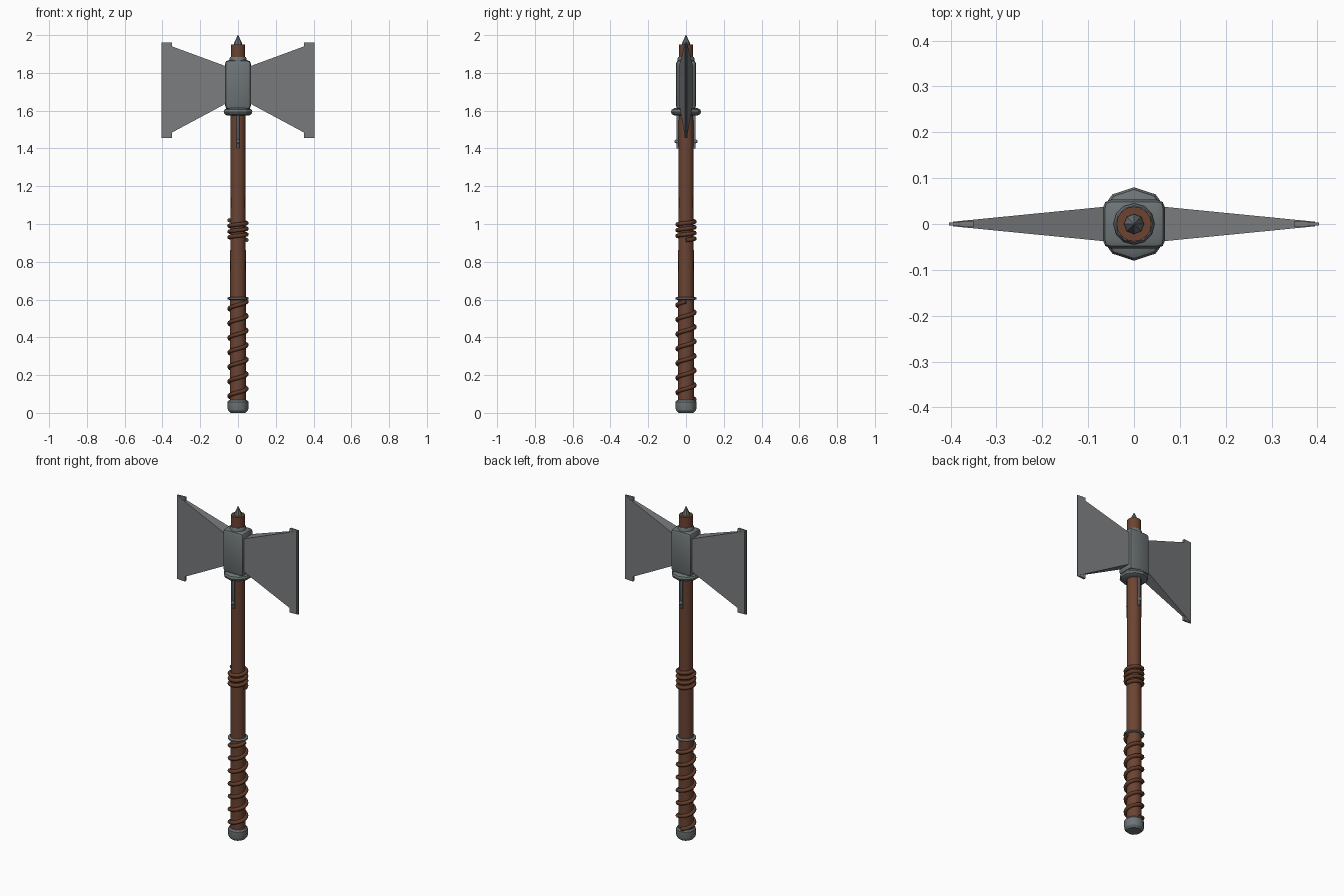
import bpy, bmesh, math
from mathutils import Vector

cube = bpy.data.objects.get("Cube")
if cube:
    bpy.data.objects.remove(cube, do_unlink=True)


def material(name, rgb):
    m = bpy.data.materials.new(name)
    m.use_nodes = True
    m.diffuse_color = (*rgb, 1)
    m.node_tree.nodes["Principled BSDF"].inputs["Base Color"].default_value = (*rgb, 1)
    return m


WOOD = material("brown wood", (0.15, 0.057, 0.031))
LEATHER = material("dark leather", (0.12, 0.044, 0.022))
STEEL = material("blade steel", (0.195, 0.2, 0.205))
IRON = material("iron fittings", (0.155, 0.175, 0.182))


def finish(obj, mat, angle=30):
    obj.data.materials.clear()
    obj.data.materials.append(mat)
    bpy.ops.object.select_all(action="DESELECT")
    obj.select_set(True)
    bpy.context.view_layer.objects.active = obj
    bpy.ops.object.shade_smooth_by_angle(angle=math.radians(angle))
    return obj


def from_bmesh(name, bm, mat, angle=30):
    bmesh.ops.recalc_face_normals(bm, faces=bm.faces)
    me = bpy.data.meshes.new(name)
    bm.to_mesh(me)
    bm.free()
    obj = bpy.data.objects.new(name, me)
    bpy.context.collection.objects.link(obj)
    return finish(obj, mat, angle)


def lathe(name, profile, sides, mat, angle=30):
    """Closed solid turned around z from (radius, z) points."""
    bm = bmesh.new()
    rings = []
    for r, z in profile:
        ring = []
        for i in range(sides):
            a = math.pi / 2 + math.tau * i / sides
            ring.append(bm.verts.new((r * math.cos(a), r * math.sin(a), z)))
        rings.append(ring)
    for lo, hi in zip(rings, rings[1:]):
        for i in range(sides):
            j = (i + 1) % sides
            bm.faces.new((lo[i], lo[j], hi[j], hi[i]))
    bm.faces.new(rings[0])
    bm.faces.new(rings[-1])
    return from_bmesh(name, bm, mat, angle)


def box(name, size, centre, mat, bevel=0):
    bm = bmesh.new()
    bmesh.ops.create_cube(bm, size=1)
    for v in bm.verts:
        v.co = Vector(a * b + c for a, b, c in zip(v.co, size, centre))
    if bevel:
        bmesh.ops.bevel(bm, geom=bm.edges[:], offset=bevel, segments=2,
                        profile=0.5, affect="EDGES")
    return from_bmesh(name, bm, mat, 35)


def wedge(name, inner, outer, mat):
    """Tapered slab between two (x, half thickness, z low, z high) ends."""
    bm = bmesh.new()
    ends = []
    for x, t, lo, hi in (inner, outer):
        ends.append([bm.verts.new(p) for p in
                     ((x, -t, lo), (x, t, lo), (x, t, hi), (x, -t, hi))])
    for i in range(4):
        j = (i + 1) % 4
        bm.faces.new((ends[0][i], ends[0][j], ends[1][j], ends[1][i]))
    bm.faces.new(ends[0])
    bm.faces.new(ends[1])
    return from_bmesh(name, bm, mat, 5)


def coil(name, z0, z1, turns, start, mat, radius=0.046, tube=0.011):
    """Cord wound around the shaft."""
    curve = bpy.data.curves.new(name, "CURVE")
    curve.dimensions = "3D"
    curve.bevel_depth = tube
    curve.bevel_resolution = 2
    curve.use_fill_caps = True
    count = int(turns * 20)
    spline = curve.splines.new("POLY")
    spline.points.add(count)
    for i, p in enumerate(spline.points):
        f = i / count
        a = start + math.tau * turns * f
        p.co = (radius * math.cos(a), radius * math.sin(a), z0 + (z1 - z0) * f, 1)
    obj = bpy.data.objects.new(name, curve)
    bpy.context.collection.objects.link(obj)
    bpy.ops.object.select_all(action="DESELECT")
    obj.select_set(True)
    bpy.context.view_layer.objects.active = obj
    bpy.ops.object.convert(target="MESH")
    return finish(bpy.context.view_layer.objects.active, mat, 60)


# Handle
lathe("shaft", [(0.042, 0.03), (0.042, 0.75), (0.039, 1.1), (0.04, 1.5),
                (0.038, 1.95)], 16, WOOD)
lathe("pommel", [(0.04, 0), (0.052, 0.012), (0.055, 0.025), (0.055, 0.058),
                 (0.048, 0.068)], 12, IRON)
coil("grip_wrap", 0.07, 0.59, 6.75, math.pi / 2, LEATHER)
coil("middle_wrap", 0.915, 1.02, 3.5, 0, LEATHER)
lathe("grip_ring", [(0.045, 0.598), (0.056, 0.602), (0.056, 0.61),
                    (0.045, 0.614)], 16, IRON)

# Head socket and its collars
box("head_socket", (0.136, 0.106, 0.26), (0, 0, 1.737), IRON, 0.018)
lathe("lower_collar", [(0.062, 1.575), (0.075, 1.582), (0.08, 1.594),
                       (0.075, 1.606), (0.062, 1.613)], 10, IRON)
lathe("upper_collar", [(0.045, 1.86), (0.045, 1.875), (0.04, 1.885)], 12, IRON)
lathe("top_spike", [(0.022, 1.945), (0.022, 1.955), (0.0015, 2.0)], 8, IRON)

# Straps with rivets on the front and back of the shaft
for side, word in ((-1, "front"), (1, "back")):
    box(word + "_strap", (0.014, 0.014, 0.19), (0, side * 0.043, 1.495), IRON, 0.002)
    bm = bmesh.new()
    bmesh.ops.create_uvsphere(bm, u_segments=10, v_segments=6, radius=0.01)
    bmesh.ops.translate(bm, verts=bm.verts, vec=(0, side * 0.051, 1.437))
    from_bmesh(word + "_rivet", bm, IRON, 60)

# Flared blades, each with a thin cutting edge
for side, word in ((1, "left"), (-1, "right")):
    wedge(word + "_blade", (side * 0.05, 0.039, 1.645, 1.83),
          (side * 0.395, 0.005, 1.46, 1.957), STEEL)
    wedge(word + "_cutting_edge", (side * 0.35, 0.007, 1.455, 1.962),
          (side * 0.404, 0.003, 1.455, 1.962), STEEL)
